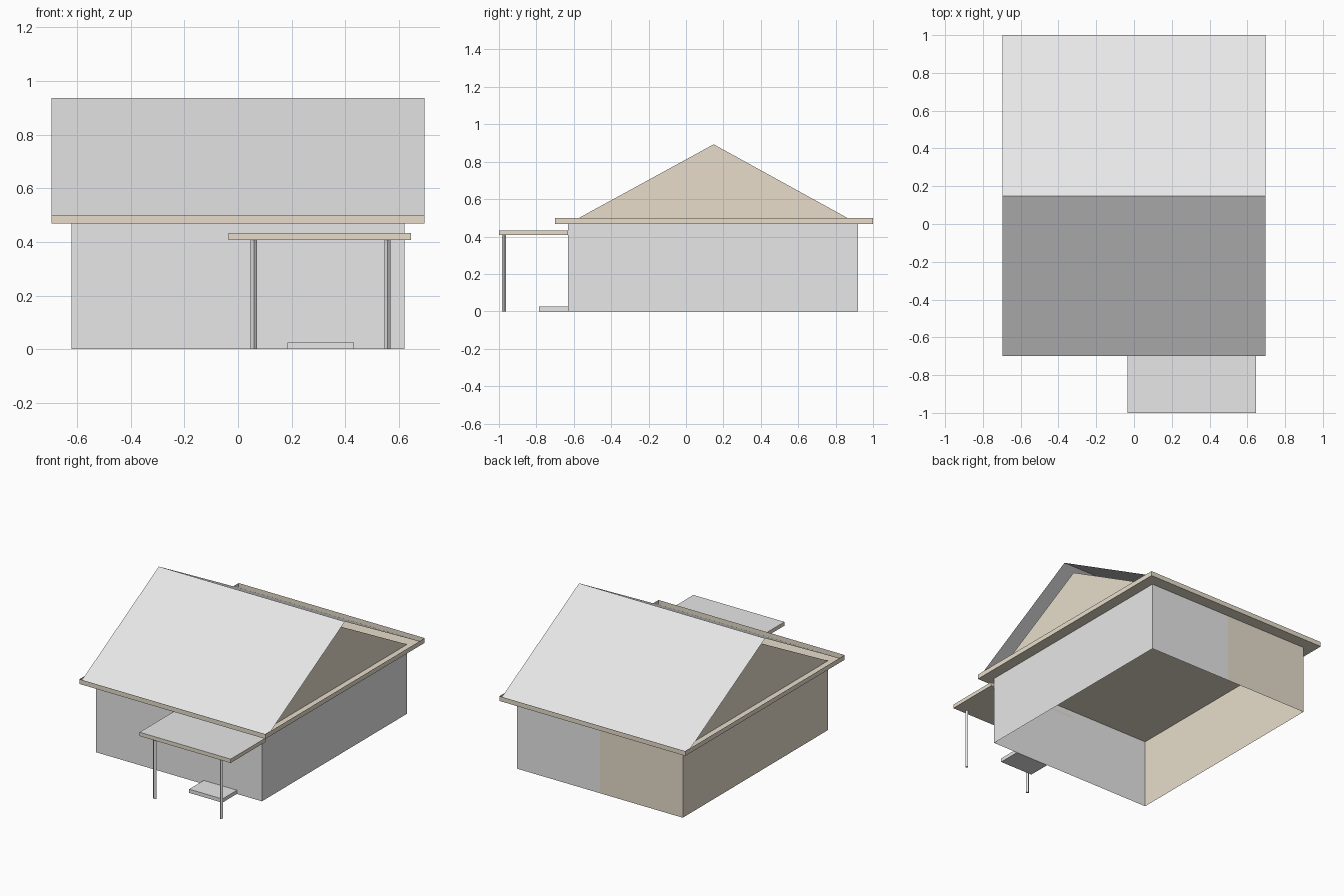
import bpy
import bmesh
from mathutils import Matrix, Vector

cube = bpy.data.objects.get("Cube")
if cube:
    bpy.data.objects.remove(cube, do_unlink=True)


def material(name, rgb):
    mat = bpy.data.materials.new(name)
    mat.use_nodes = True
    mat.diffuse_color = (*rgb, 1)
    mat.node_tree.nodes["Principled BSDF"].inputs["Base Color"].default_value = (*rgb, 1)
    return mat


GRAY = material("light_gray", (0.8, 0.8, 0.8))
BEIGE = material("warm_beige", (0.8, 0.72, 0.595))


def finish(name, bm, mats, rule=None):
    """Turn a bmesh into an object; rule picks the material of each face."""
    bm.normal_update()
    if rule:
        for f in bm.faces:
            f.material_index = rule(f)
    mesh = bpy.data.meshes.new(name)
    bm.to_mesh(mesh)
    bm.free()
    for m in mats:
        mesh.materials.append(m)
    obj = bpy.data.objects.new(name, mesh)
    bpy.context.collection.objects.link(obj)
    return obj


def sweep(points, offset, closed=False):
    """Thin sheet made by sweeping a path along a straight offset."""
    bm = bmesh.new()
    a = [bm.verts.new(p) for p in points]
    b = [bm.verts.new(Vector(p) + Vector(offset)) for p in points]
    n = len(points)
    for i in range(n if closed else n - 1):
        j = (i + 1) % n
        bm.faces.new((a[i], a[j], b[j], b[i]))
    return bm


def box(x0, x1, y0, y1, z0, z1):
    bm = bmesh.new()
    centre = Matrix.Translation(((x0 + x1) / 2, (y0 + y1) / 2, (z0 + z1) / 2))
    size = Matrix.Diagonal((x1 - x0, y1 - y0, z1 - z0, 1))
    bmesh.ops.create_cube(bm, size=1, matrix=centre @ size)
    return bm


def rectangle(x, y0, y1, z):
    return [(-x, y0, z), (x, y0, z), (x, y1, z), (-x, y1, z)]


WALL_X, WALL_FRONT, WALL_BACK = 0.62, -0.63, 0.92
ROOF_X, ROOF_FRONT, ROOF_BACK = 0.695, -0.70, 1.0
EAVE, RIDGE_Y, RIDGE_Z = 0.468, 0.148, 0.937

# Walls, open below; one side and the adjoining half of the back are beige
footprint = rectangle(WALL_X, WALL_FRONT, WALL_BACK, 0)
footprint.insert(3, (0, WALL_BACK, 0))


def wall_colour(face):
    c = face.calc_center_median()
    return int(c.x < -0.1 and c.y > 0)


finish("walls", sweep(footprint, (0, 0, EAVE), True), [GRAY, BEIGE], wall_colour)

# Ceiling and soffit in one sheet
bm = bmesh.new()
bm.faces.new([bm.verts.new(p) for p in rectangle(ROOF_X, ROOF_FRONT, ROOF_BACK, EAVE)])
finish("soffit", bm, [BEIGE])

# Fascia boards around the eaves
edge = rectangle(ROOF_X, ROOF_FRONT, ROOF_BACK, EAVE)
finish("fascia", sweep(edge, (0, 0, 0.032), True), [BEIGE])

# Pitched roof sheet
profile = [(-ROOF_X, ROOF_FRONT, EAVE), (-ROOF_X, RIDGE_Y, RIDGE_Z), (-ROOF_X, ROOF_BACK, EAVE)]
finish("roof", sweep(profile, (2 * ROOF_X, 0, 0)), [GRAY])

# Gable walls, set back under the roof
for side, sign in (("left", 1), ("right", -1)):
    bm = bmesh.new()
    x = sign * WALL_X
    corners = [(x, WALL_FRONT, EAVE), (x, WALL_BACK, EAVE), (x, RIDGE_Y, 0.893)]
    bm.faces.new([bm.verts.new(p) for p in corners[::sign]])
    finish(side + "_gable", bm, [BEIGE])

# Porch canopy: gray on top, beige edges and underside
finish("porch_canopy", box(-0.035, 0.645, -1, WALL_FRONT, 0.407, 0.433),
       [GRAY, BEIGE], lambda f: int(f.normal.z < 0.5))

# Slender four-sided porch posts, turned corner forward
for side, x in (("right", 0.059), ("left", 0.557)):
    bm = bmesh.new()
    bmesh.ops.create_cone(bm, cap_ends=True, segments=4, radius1=0.0115, radius2=0.0115,
                          depth=0.407, matrix=Matrix.Translation((x, -0.973, 0.2035)))
    # Align a corner with the front whatever the starting angle
    corner = bm.verts[:][0].co - Vector((x, -0.973, 0))
    if abs(corner.x) > 0.001 and abs(corner.y) > 0.001:
        bmesh.ops.rotate(bm, verts=bm.verts, cent=(x, -0.973, 0),
                         matrix=Matrix.Rotation(0.7854, 3, "Z"))
    finish(side + "_porch_post", bm, [GRAY])

# Door step
finish("door_step", box(0.185, 0.433, -0.785, WALL_FRONT, 0, 0.025), [GRAY])
